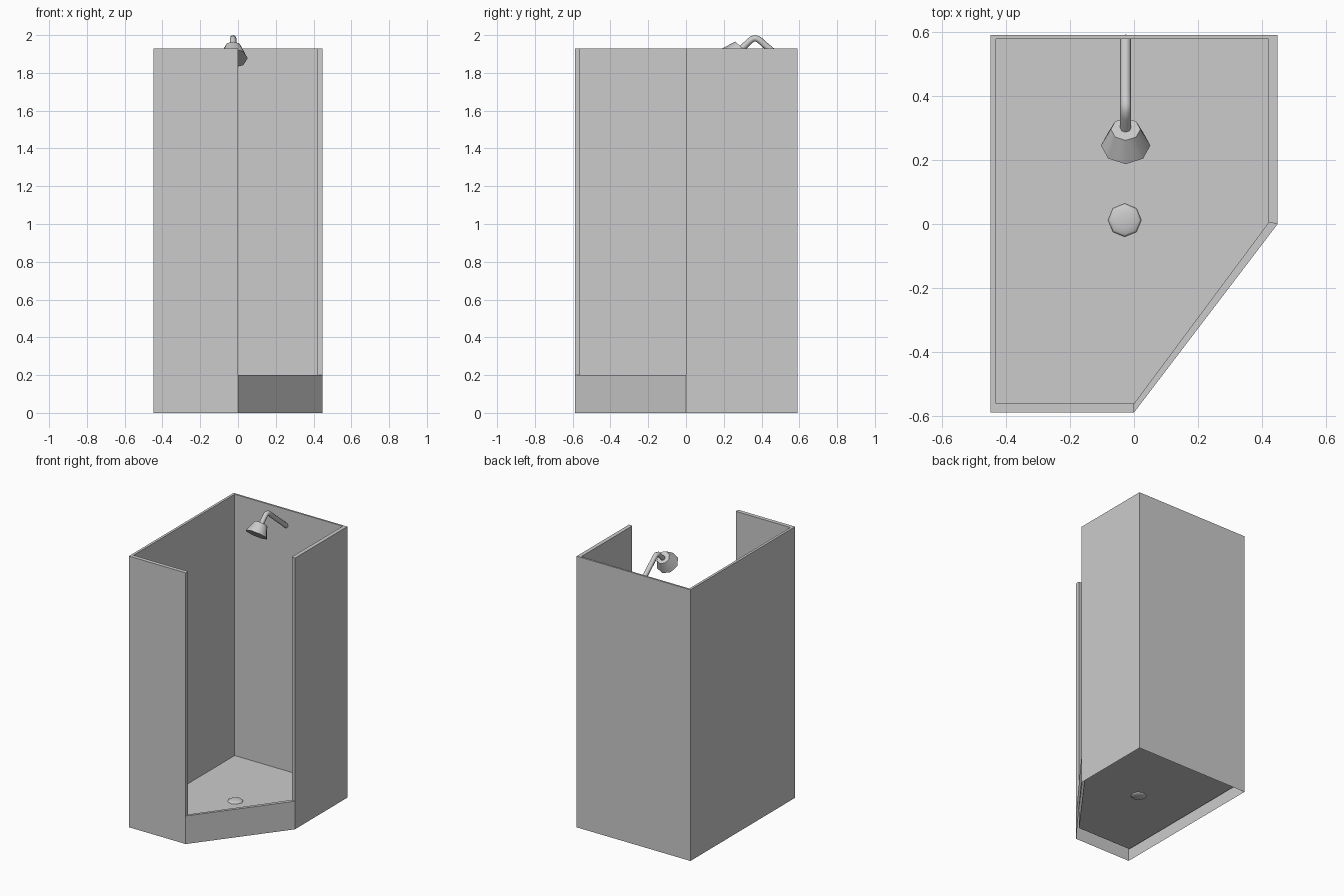
import bpy, math

if "Cube" in bpy.data.objects:
    bpy.data.objects.remove(bpy.data.objects["Cube"])

WALL_H, SILL_H, FLOOR_Z = 1.93, 0.2, 0.07
CX = -0.026  # centre line of the fittings


def smooth(obj, angle):
    bpy.ops.object.select_all(action='DESELECT')
    bpy.context.view_layer.objects.active = obj
    obj.select_set(True)
    bpy.ops.object.shade_smooth_by_angle(angle=math.radians(angle))


# Cabin: counter-clockwise footprint, starting at the right side of the doorway
outer = [(0.448, 0), (0.448, 0.59), (-0.448, 0.59), (-0.448, -0.588), (0, -0.588)]
inner = [(0.42, 0.005), (0.42, 0.577), (-0.43, 0.577), (-0.43, -0.56), (0, -0.56)]
verts, faces = [], []


def face(*pts):
    start = len(verts)
    verts.extend(pts)
    faces.append(list(range(start, start + len(pts))))


def panel(a, b, low_a, low_b, high):
    face((*a, low_a), (*b, low_a), (*b, high), (*a, high))


for i in range(5):
    j = (i + 1) % 5
    h = SILL_H if i == 4 else WALL_H  # the diagonal side is only a sill
    panel(outer[i], outer[j], 0, 0, h)
    panel(inner[j], inner[i], FLOOR_Z, FLOOR_Z, h)
    face((*outer[i], h), (*outer[j], h), (*inner[j], h), (*inner[i], h))

# Wall ends beside the doorway, then the tray floor (open underneath)
panel(inner[0], outer[0], SILL_H, SILL_H, WALL_H)
panel(outer[4], inner[4], SILL_H, SILL_H, WALL_H)
face(*[(*p, FLOOR_Z) for p in inner])

mesh = bpy.data.meshes.new("shower_cabin")
mesh.from_pydata(verts, [], faces)
cabin = bpy.data.objects.new("shower_cabin", mesh)
bpy.context.collection.objects.link(cabin)

# Drain: shallow dome on the floor
bpy.ops.mesh.primitive_uv_sphere_add(segments=8, ring_count=6, radius=0.052,
                                     location=(CX - 0.003, 0.012, FLOOR_Z))
drain = bpy.context.object
drain.name = "drain"
drain.scale.z = 0.25
smooth(drain, 80)

# Shower head: tilted eight-sided cone facing forward and down
tilt = math.radians(41)
wide = (0.245, 1.877)
length = 0.077
bpy.ops.mesh.primitive_cone_add(
    vertices=8, radius1=0.077, radius2=0.046, depth=length,
    location=(CX, wide[0] + math.sin(tilt) * length / 2,
              wide[1] + math.cos(tilt) * length / 2),
    rotation=(-tilt, 0, 0))
head = bpy.context.object
head.name = "shower_head"
smooth(head, 55)

# Pipe: rises from the back wall and bends down into the head
path = [(0.58, 1.813), (0.41, 1.954), (0.39, 1.973), (0.37, 1.983),
        (0.352, 1.98), (0.335, 1.967), (0.292, 1.925)]
curve = bpy.data.curves.new("shower_pipe", 'CURVE')
curve.dimensions = '3D'
curve.bevel_depth = 0.017
curve.bevel_resolution = 2
curve.use_fill_caps = True
spline = curve.splines.new('POLY')
spline.points.add(len(path) - 1)
for p, (y, z) in zip(spline.points, path):
    p.co = (CX, y, z, 1)
spline.use_smooth = True
pipe = bpy.data.objects.new("shower_pipe", curve)
bpy.context.collection.objects.link(pipe)
